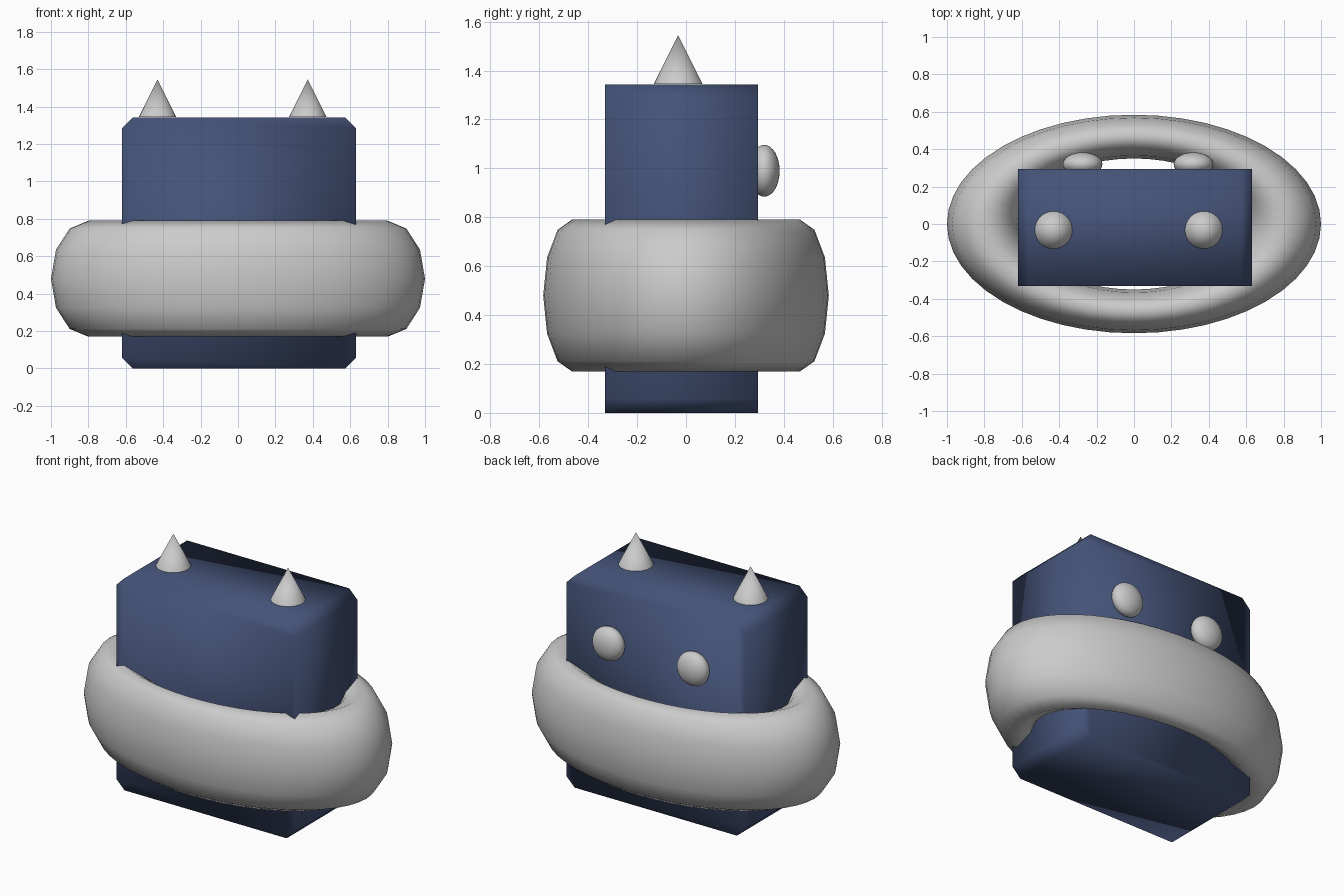
import bpy, bmesh
from math import radians

if "Cube" in bpy.data.objects:
    bpy.data.objects.remove(bpy.data.objects["Cube"])

navy = bpy.data.materials.new("navy")
navy.diffuse_color = (0.058, 0.085, 0.186, 1)
navy.use_nodes = True
navy.node_tree.nodes["Principled BSDF"].inputs["Base Color"].default_value = navy.diffuse_color


def finish(name, scale=(1, 1, 1), full=True):
    ob = bpy.context.object
    ob.name = name
    ob.scale = scale
    bpy.ops.object.transform_apply(location=False, rotation=False, scale=True)
    if full:
        bpy.ops.object.shade_smooth()
    else:
        bpy.ops.object.shade_smooth_by_angle(angle=radians(40))
    return ob


# Body: chamfered rectangle in xz, extruded along y
x0, x1, y0, y1, z1, c = -0.62, 0.63, -0.332, 0.295, 1.342, 0.057
profile = [(x0 + c, 0), (x1 - c, 0), (x1, c), (x1, z1 - c),
           (x1 - c, z1), (x0 + c, z1), (x0, z1 - c), (x0, c)]
bm = bmesh.new()
face = bm.faces.new([bm.verts.new((x, y0, z)) for x, z in profile])
ext = bmesh.ops.extrude_face_region(bm, geom=[face])
bmesh.ops.translate(bm, vec=(0, y1 - y0, 0),
                    verts=[v for v in ext["geom"] if isinstance(v, bmesh.types.BMVert)])
bmesh.ops.recalc_face_normals(bm, faces=bm.faces)
for f in bm.faces:
    f.smooth = True
mesh = bpy.data.meshes.new("body")
bm.to_mesh(mesh)
bm.free()
mesh.materials.append(navy)
bpy.context.collection.objects.link(bpy.data.objects.new("body", mesh))

# Oval ring around the body
bpy.ops.mesh.primitive_torus_add(location=(0, 0, 0.48), major_radius=0.8, minor_radius=0.2,
                                 major_segments=48, minor_segments=12)
finish("ring", (1, 0.584, 1.55))

# Spikes on top and knobs on the back
for side, sx, kx in (("left", -0.43, -0.275), ("right", 0.373, 0.318)):
    bpy.ops.mesh.primitive_cone_add(vertices=32, radius1=0.1, depth=0.2,
                                    location=(sx, -0.032, 1.445))
    finish(side + "_spike", full=False)
    bpy.ops.mesh.primitive_uv_sphere_add(segments=32, ring_count=16, radius=1,
                                         location=(kx, 0.32, 0.99))
    finish(side + "_knob", (0.106, 0.063, 0.106))
